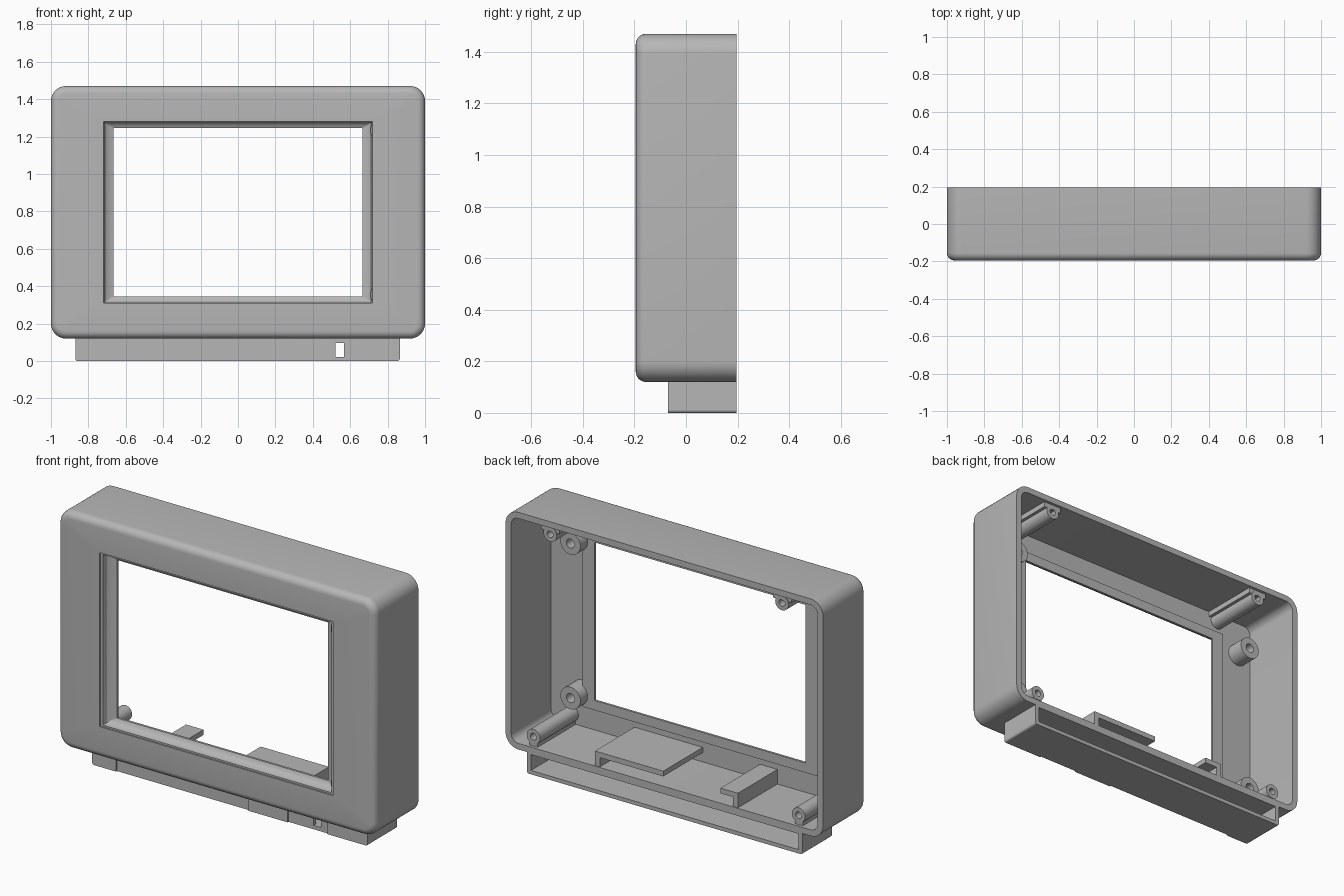
import bpy, bmesh, math
from mathutils import Vector

if "Cube" in bpy.data.objects:
    bpy.data.objects.remove(bpy.data.objects["Cube"])

grey = bpy.data.materials.new("plain grey plastic")
grey.use_nodes = True
COLOUR = (0.47, 0.47, 0.47, 1)
grey.diffuse_color = COLOUR
grey.node_tree.nodes["Principled BSDF"].inputs["Base Color"].default_value = COLOUR

MID_Z = 0.795      # centre height of the case and its window
PLATE_Y = -0.165   # inner side of the front plate
BACK_Y = 0.195     # open back


def finish(bm, name, smooth=True):
    bmesh.ops.recalc_face_normals(bm, faces=bm.faces)
    mesh = bpy.data.meshes.new(name)
    bm.to_mesh(mesh)
    bm.free()
    mesh.materials.append(grey)
    obj = bpy.data.objects.new(name, mesh)
    bpy.context.scene.collection.objects.link(obj)
    if smooth:
        bpy.ops.object.select_all(action='DESELECT')
        obj.select_set(True)
        bpy.context.view_layer.objects.active = obj
        bpy.ops.object.shade_smooth_by_angle(angle=math.radians(30))
    return obj


def loft(name, rings, closed):
    """Bridge rings of equal length; close the loop or cap both ends."""
    bm = bmesh.new()
    loops = [[bm.verts.new(p) for p in ring] for ring in rings]
    n = len(loops[0])
    for k in range(len(loops) if closed else len(loops) - 1):
        a, b = loops[k], loops[(k + 1) % len(loops)]
        for i in range(n):
            j = (i + 1) % n
            bm.faces.new((a[i], a[j], b[j], b[i]))
    if not closed:
        bm.faces.new(loops[0])
        bm.faces.new(loops[-1])
    return finish(bm, name)


def rounded_rect(w, h, r, y, steps=8):
    pts = []
    for q, (sx, sz) in enumerate([(1, 1), (-1, 1), (-1, -1), (1, -1)]):
        for i in range(steps + 1):
            a = math.pi / 2 * (q + i / steps)
            pts.append(Vector((sx * (w - r) + r * math.cos(a), y,
                               MID_Z + sz * (h - r) + r * math.sin(a))))
    return pts


def circle(x, z, r, y, n=32):
    return [Vector((x + r * math.cos(math.tau * i / n), y,
                    z + r * math.sin(math.tau * i / n))) for i in range(n)]


def box(name, x0, x1, y0, y1, z0, z1):
    bm = bmesh.new()
    bmesh.ops.create_cube(bm, size=1)
    for v in bm.verts:
        v.co = Vector(((x0 + x1) / 2 + v.co.x * (x1 - x0),
                       (y0 + y1) / 2 + v.co.y * (y1 - y0),
                       (z0 + z1) / 2 + v.co.z * (z1 - z0)))
    return finish(bm, name, smooth=False)


def post(name, x, z, r, hole, y_end):
    loft(name, [circle(x, z, r, PLATE_Y - 0.01), circle(x, z, r, y_end),
                circle(x, z, hole, y_end), circle(x, z, hole, y_end - 0.09)], False)


# Case: outer wall, filleted front edge, stepped window, inner frame, inner wall
W, H, R, F = 1.0, 0.675, 0.08, 0.04
rings = [rounded_rect(W, H, R, BACK_Y)]
for i in range(7):
    a = math.pi / 2 * i / 6
    inset = F * (1 - math.cos(a))
    rings.append(rounded_rect(W - inset, H - inset, R - inset,
                              -BACK_Y + F * (1 - math.sin(a))))
TINY = 0.003
for w, h, y in [(0.735, 0.495, -0.195), (0.735, 0.495, -0.188),
                (0.72, 0.485, -0.188), (0.712, 0.48, -0.16),
                (0.695, 0.468, -0.145), (0.665, 0.45, -0.138),
                (0.665, 0.45, -0.125), (0.74, 0.505, -0.125),
                (0.74, 0.505, PLATE_Y)]:
    rings.append(rounded_rect(w, h, TINY, y))
WALL = 0.035
rings.append(rounded_rect(W - WALL, H - WALL, R - WALL, PLATE_Y))
rings.append(rounded_rect(W - WALL, H - WALL, R - WALL, BACK_Y))
loft("case", rings, True)

# Foot: hollow tray under the case, open at the back
foot = box("foot", -0.87, 0.865, -0.07, BACK_Y, 0, 0.14)
bm = bmesh.new()
bm.from_mesh(foot.data)
edges = [e for e in bm.edges if all(v.co.z < 0.01 for v in e.verts)
         and abs(e.verts[0].co.x - e.verts[1].co.x) < 0.01]
bmesh.ops.bevel(bm, geom=edges, offset=0.012, segments=3, affect='EDGES', profile=0.5)
bm.to_mesh(foot.data)
bm.free()

# Cutters: tray cavity, shallow front panels, switch opening
cutters = [
    box("cavity_cutter", -0.845, 0.84, -0.04, 0.3, 0.022, 0.112),
    box("long_panel_cutter", -0.72, 0.115, -0.1, -0.062, -0.05, 0.073),
    box("switch_panel_cutter", 0.36, 0.61, -0.1, -0.062, -0.05, 0.118),
    box("switch_hole_cutter", 0.52, 0.567, -0.1, 0, 0.022, 0.095),
]
for c in cutters:
    c.hide_render = True
    c.hide_viewport = True
    mod = foot.modifiers.new(c.name, 'BOOLEAN')
    mod.operation = 'DIFFERENCE'
    mod.solver = 'EXACT'
    mod.object = c
bpy.context.view_layer.update()
evaluated = foot.evaluated_get(bpy.context.evaluated_depsgraph_get())
cut_mesh = bpy.data.meshes.new_from_object(evaluated)
foot.modifiers.clear()
foot.data = cut_mesh
for c in cutters:
    bpy.data.objects.remove(c)

# Screw posts in the corners and short display bosses beside the window
for side, s in (("left", 1), ("right", -1)):
    post(f"upper_{side}_post", s * 0.73, 1.39, 0.042, 0.019, 0.18)
    post(f"lower_{side}_post", s * 0.835, 0.21, 0.042, 0.019, 0.18)
    box(f"upper_{side}_post_rib", s * 0.73 - 0.058, s * 0.73 + 0.058,
        PLATE_Y - 0.01, 0.178, 1.405, 1.45)
    box(f"lower_{side}_post_rib", s * 0.835 - 0.025, s * 0.835 + 0.025,
        PLATE_Y - 0.01, 0.178, 0.145, 0.185)
    boss_x = 0.77 if s > 0 else -0.876
    for level, z in (("upper", 1.235), ("lower", 0.355)):
        post(f"{level}_{side}_display_boss", boss_x, z, 0.063, 0.026, -0.06)

# Brackets standing on the case floor
for name, x0, x1, leg0, leg1 in (("wide", 0.01, 0.44, 0.41, 0.44),
                                 ("narrow", -0.46, -0.35, -0.46, -0.43)):
    box(f"{name}_bracket_shelf", x0, x1, PLATE_Y - 0.01, 0.19, 0.208, 0.238)
    box(f"{name}_bracket_leg", leg0, leg1, PLATE_Y - 0.01, 0.19, 0.145, 0.215)
